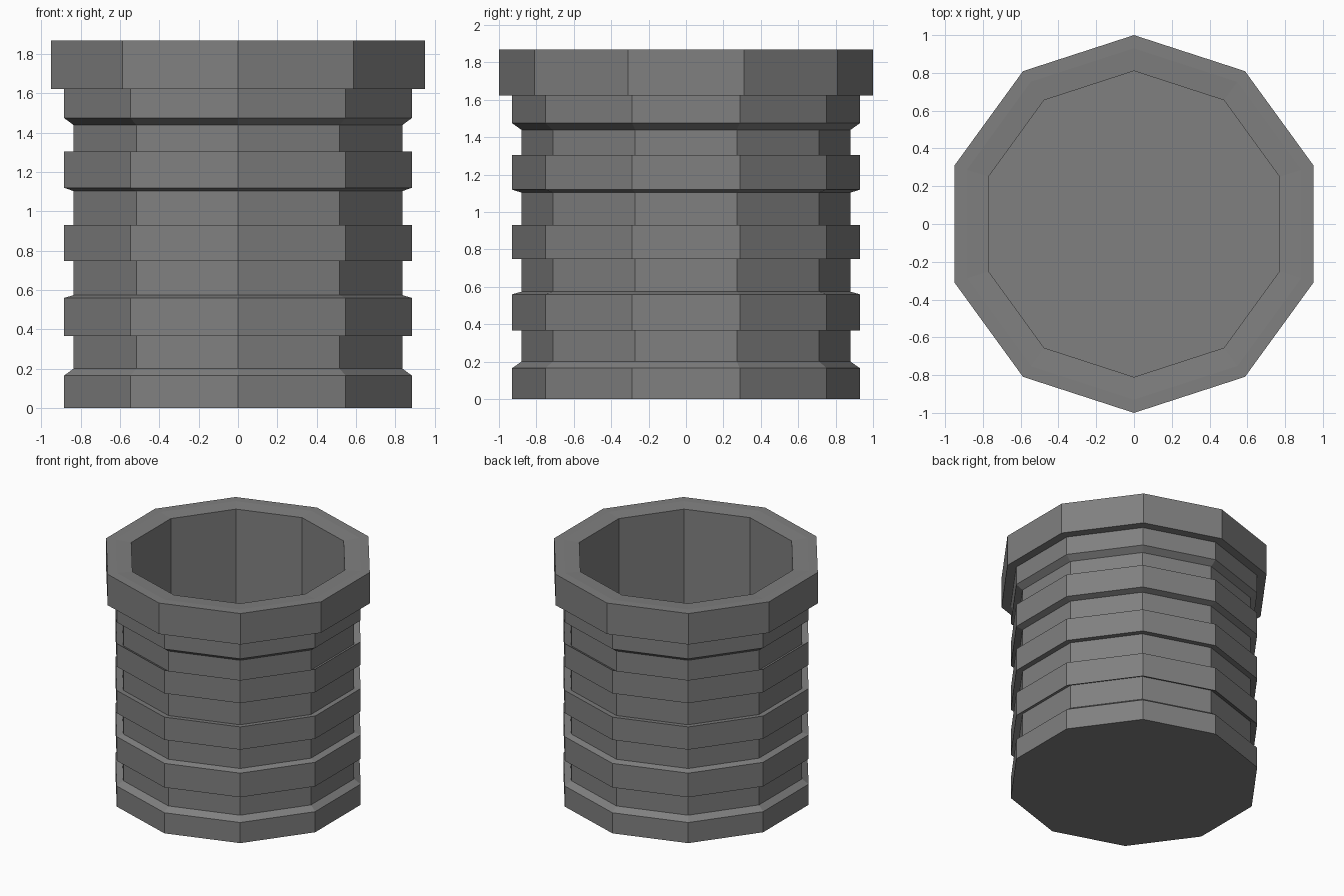
import bpy, bmesh
from math import sin, cos, pi

if "Cube" in bpy.data.objects:
    bpy.data.objects.remove(bpy.data.objects["Cube"])

SIDES = 10
WIDE, NARROW, RIM, BORE = 0.93, 0.88, 1.0, 0.81
FLOOR, TOP, MIDDLE = 0.12, 1.87, 0.82

# Each groove: lower and upper height of its outer edges
grooves = [(0.165, 0.367), (0.56, 0.748), (0.93, 1.12), (1.305, 1.475)]


def lathe(name, profile, sides):
    """Spin an (r, z) profile into a faceted solid, capped at both ends."""
    bm = bmesh.new()
    rings = [[bm.verts.new((r * sin(2 * pi * i / sides), -r * cos(2 * pi * i / sides), z))
              for i in range(sides)] for r, z in profile]
    for low, high in zip(rings, rings[1:]):
        for i in range(sides):
            j = (i + 1) % sides
            bm.faces.new((low[i], low[j], high[j], high[i]))
    bm.faces.new(rings[0][::-1])
    bm.faces.new(rings[-1])
    bmesh.ops.recalc_face_normals(bm, faces=bm.faces)
    mesh = bpy.data.meshes.new(name)
    bm.to_mesh(mesh)
    bm.free()
    obj = bpy.data.objects.new(name, mesh)
    bpy.context.collection.objects.link(obj)
    return obj


def sunk(z):
    """Groove floors are scaled toward the middle, which tilts the ledges."""
    return MIDDLE + (z - MIDDLE) * NARROW / WIDE


# Grooved outer wall
profile = [(WIDE, 0)]
for low, high in grooves:
    profile += [(WIDE, low), (NARROW, sunk(low)), (NARROW, sunk(high)), (WIDE, high)]

# Overhanging rim with a slightly dished top, then down the bore to the inner floor
profile += [(WIDE, 1.622), (RIM, 1.622), (RIM, TOP), (WIDE, TOP),
            (BORE, TOP - 0.008), (BORE, FLOOR)]

container = lathe("ribbed_container", profile, SIDES)

# Dark grey finish
dark = bpy.data.materials.new("dark_grey")
dark.diffuse_color = (0.215, 0.215, 0.215, 1)
dark.use_nodes = True
dark.node_tree.nodes["Principled BSDF"].inputs["Base Color"].default_value = dark.diffuse_color
container.data.materials.append(dark)
